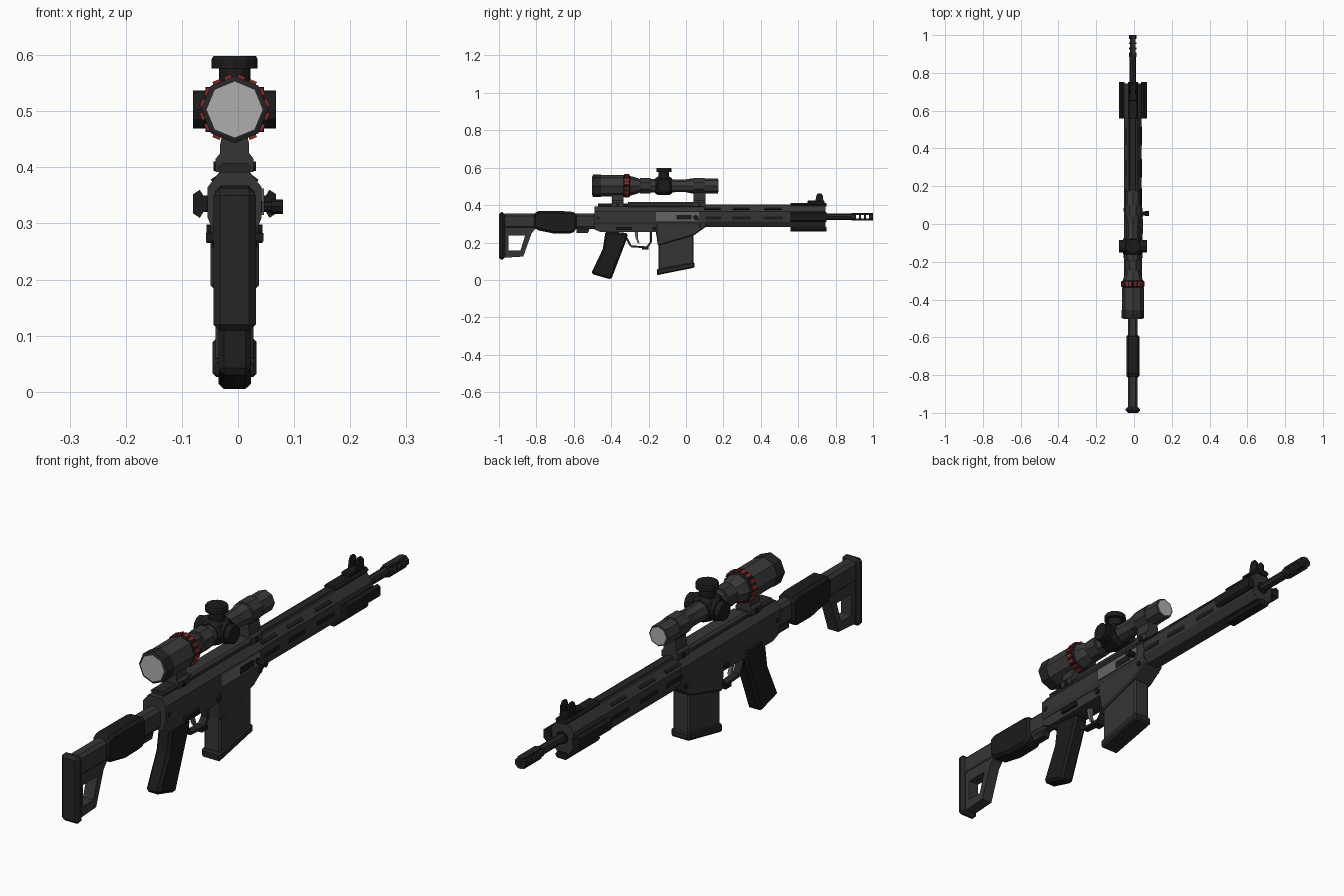
import bpy, bmesh, math
from mathutils import Matrix, Vector

CX = -0.006          # centre plane of the body
SZ = 0.503           # scope axis height
BZ = 0.338           # barrel axis height


def mat(name, r, g=None, b=None):
    m = bpy.data.materials.new(name)
    m.diffuse_color = (r, r if g is None else g, r if b is None else b, 1)
    return m


BODY = mat("dark grey", 0.036)
SCOPE = mat("scope grey", 0.042)
DARK = mat("charcoal", 0.019)
BLACK = mat("black", 0.011)
STEEL = mat("steel", 0.13)
GLASS = mat("glass", 0.42)
RED = mat("red", 0.24, 0.022, 0.022)


def finish(name, bm, material, bevel=0):
    bmesh.ops.recalc_face_normals(bm, faces=bm.faces)
    me = bpy.data.meshes.new(name)
    bm.to_mesh(me)
    bm.free()
    me.materials.append(material)
    ob = bpy.data.objects.new(name, me)
    bpy.context.collection.objects.link(ob)
    if bevel:
        m = ob.modifiers.new("chamfer", 'BEVEL')
        m.width, m.segments = bevel, 1
        m.limit_method, m.angle_limit = 'ANGLE', math.radians(35)
    return ob


def loft(name, loops, material, bevel=0):
    """Skin a series of matching loops and cap both ends."""
    bm = bmesh.new()
    rings = [[bm.verts.new(p) for p in lp] for lp in loops]
    n = len(rings[0])
    for a, b in zip(rings, rings[1:]):
        for i in range(n):
            bm.faces.new((a[i], a[(i + 1) % n], b[(i + 1) % n], b[i]))
    bm.faces.new(rings[0])
    bm.faces.new(rings[-1])
    return finish(name, bm, material, bevel)


def plate(name, yz, hw, material, bevel=0, x=CX):
    """Side outline extruded across x."""
    return loft(name, [[(x + s * hw, y, z) for y, z in yz] for s in (-1, 1)], material, bevel)


def box(name, x, y, z, material, bevel=0):
    yz = [(y[0], z[0]), (y[1], z[0]), (y[1], z[1]), (y[0], z[1])]
    return plate(name, yz, (x[1] - x[0]) / 2, material, bevel, (x[0] + x[1]) / 2)


def section(name, half, y0, y1, material, bevel=0):
    """Mirrored half cross-section extruded along y."""
    pts = [(CX + x, z) for x, z in half] + [(CX - x, z) for x, z in reversed(half)]
    return loft(name, [[(x, y, z) for x, z in pts] for y in (y0, y1)], material, bevel)


def turned(name, prof, material, sides=8, axis='Y', at=(CX, 0, SZ), turn=0.0):
    """Profile of (distance, radius) turned about an axis."""
    loops = []
    for d, r in prof:
        lp = []
        for i in range(sides):
            a = 2 * math.pi * i / sides + turn
            u, v = r * math.cos(a), r * math.sin(a)
            p = {'X': (d, u, v), 'Y': (u, d, v), 'Z': (u, v, d)}[axis]
            lp.append(Vector(p) + Vector(at))
        loops.append(lp)
    return loft(name, loops, material)


# ---- stock
box("butt_pad", (CX - 0.038, CX + 0.038), (-1, -0.968), (0.108, 0.362), DARK, 0.012)
section("stock_tube", [(0.014, 0.355), (0.025, 0.343), (0.025, 0.285), (0.014, 0.272)], -0.97, -0.48, BODY)
FRAME = {
    "stock_frame_back": [(-0.97, 0.12), (-0.948, 0.12), (-0.948, 0.30), (-0.97, 0.30)],
    "stock_frame_base": [(-0.95, 0.12), (-0.87, 0.125), (-0.885, 0.158), (-0.95, 0.158)],
    "stock_frame_strut": [(-0.885, 0.158), (-0.87, 0.125), (-0.825, 0.25), (-0.80, 0.28), (-0.86, 0.28), (-0.86, 0.238)],
    "stock_frame_top": [(-0.95, 0.238), (-0.86, 0.238), (-0.855, 0.285), (-0.95, 0.285)]}
for nm, yz in FRAME.items():
    plate(nm, yz, 0.022, BODY)
plate("cheek_rest", [(-0.815, 0.285), (-0.79, 0.265), (-0.70, 0.247), (-0.61, 0.248), (-0.585, 0.27),
                     (-0.585, 0.357), (-0.62, 0.367), (-0.79, 0.368), (-0.815, 0.355)], 0.035, BLACK, 0.011)
plate("stock_latch", [(-0.585, 0.25), (-0.525, 0.25), (-0.515, 0.275), (-0.585, 0.275)], 0.015, DARK)

# ---- receiver
section("upper_receiver", [(0.026, 0.392), (0.048, 0.365), (0.048, 0.31), (0.042, 0.295)], -0.49, 0.105, BODY)
plate("lower_receiver", [(-0.49, 0.31), (-0.49, 0.27), (-0.455, 0.255), (-0.15, 0.255), (-0.15, 0.31)], 0.04, BODY)
plate("magazine_well", [(-0.16, 0.315), (0.108, 0.315), (0.108, 0.285), (0.045, 0.24), (-0.15, 0.183),
                        (-0.16, 0.25)], 0.043, BODY, 0.005)
section("top_rail", [(0.024, 0.416), (0.032, 0.408), (0.032, 0.398), (0.022, 0.385)], -0.31, 0.10, BODY)
section("rear_rail", [(0.022, 0.408), (0.030, 0.400), (0.022, 0.385)], -0.47, -0.31, DARK)
plate("bolt_cover", [(-0.16, 0.315), (0.06, 0.315), (0.07, 0.33), (0.07, 0.362), (-0.16, 0.362)],
      0.003, STEEL, 0, CX + 0.049)
box("ejection_port", (CX + 0.046, CX + 0.054), (-0.05, 0.03), (0.322, 0.348), BLACK)
turned("port_pin", [(0.044, 0.012), (0.0535, 0.012)], BLACK, 8, 'X', (CX, 0.05, 0.336))
turned("charging_handle", [(0.04, 0.010), (0.065, 0.010), (0.065, 0.013), (0.086, 0.013)], BLACK, 8, 'X',
       (CX, 0.055, 0.33))
for s in (-1, 1):
    box("selector_lever", (CX + s * 0.045 - 0.006, CX + s * 0.045 + 0.006), (-0.375, -0.29), (0.268, 0.283), BLACK)
    for y, z in ((-0.47, 0.33), (-0.17, 0.275), (0.075, 0.288)):
        turned("receiver_pin", [(-0.005, 0.010), (0.005, 0.010)], BLACK, 8, 'X', (CX + s * 0.045, y, z))

# ---- grip, trigger and magazine
plate("pistol_grip", [(-0.43, 0.262), (-0.31, 0.25), (-0.318, 0.215), (-0.40, 0.002), (-0.508, 0.033),
                      (-0.445, 0.165)], 0.029, BLACK, 0.010)
GUARD = [(-0.318, 0.225), (-0.295, 0.180), (-0.21, 0.174), (-0.188, 0.20), (-0.188, 0.26)]
for (y0, z0), (y1, z1) in zip(GUARD, GUARD[1:]):
    d = Vector((y1 - y0, z1 - z0)).normalized() * 0.005
    plate("trigger_guard", [(y0 - d.y, z0 + d.x), (y0 + d.y, z0 - d.x), (y1 + d.y, z1 - d.x), (y1 - d.y, z1 + d.x)],
          0.014, DARK)
plate("trigger", [(-0.275, 0.26), (-0.255, 0.26), (-0.258, 0.225), (-0.248, 0.195), (-0.257, 0.195), (-0.27, 0.225)],
      0.007, STEEL)
box("magazine_catch", (CX - 0.02, CX + 0.02), (-0.235, -0.20), (0.163, 0.178), BLACK)
plate("magazine", [(-0.148, 0.25), (-0.148, 0.045), (0.04, 0.085), (0.04, 0.26)], 0.034, BODY, 0.006)
plate("magazine_base", [(-0.156, 0.058), (-0.156, 0.025), (0.046, 0.066), (0.046, 0.096)], 0.039, DARK, 0.006)

# ---- handguard with slots
section("handguard", [(0.024, 0.396), (0.046, 0.366), (0.046, 0.312), (0.026, 0.282)], 0.10, 0.745, BODY)
section("handguard_top_rail", [(0.014, 0.402), (0.018, 0.394)], 0.10, 0.56, DARK)
TILT = math.atan2(0.022, 0.030)
for s in (-1, 1):
    for y in (0.14, 0.295, 0.465):
        box("side_slot", (CX + s * 0.045 - 0.003, CX + s * 0.045 + 0.003), (y - 0.05, y + 0.05), (0.323, 0.34), BLACK)
        up = box("upper_slot", (-0.002, 0.002), (y - 0.045, y + 0.045), (-0.008, 0.008), BLACK)
        up.matrix_world = Matrix.Translation((CX + s * 0.035, 0, 0.381)) @ Matrix.Rotation(-s * math.radians(54), 4, 'Y')

# ---- rail covers around the handguard tip
for s in (-1, 1):
    cx = CX + s * 0.059
    pts = [(0.044, 0.318), (0.056, 0.318), (0.062, 0.308), (0.074, 0.316), (0.074, 0.350), (0.062, 0.358),
           (0.056, 0.348), (0.044, 0.348)]
    loft("side_rail_cover", [[(CX + s * x, y, z + 0.002) for x, z in pts] for y in (0.558, 0.752)], BLACK)
section("top_rail_cover", [(0.018, 0.412), (0.026, 0.403), (0.018, 0.392)], 0.558, 0.752, BLACK)
section("bottom_rail_cover", [(0.018, 0.284), (0.026, 0.272), (0.018, 0.26)], 0.558, 0.752, BLACK)

# ---- front sight
box("sight_base", (CX - 0.02, CX + 0.02), (0.65, 0.74), (0.408, 0.424), BLACK, 0.004)
for s in (-1, 1):
    plate("sight_ear", [(0.69, 0.415), (0.735, 0.415), (0.732, 0.45), (0.722, 0.463), (0.704, 0.463), (0.697, 0.45)],
          0.004, BLACK, 0, CX + s * 0.015)
box("sight_post", (CX - 0.003, CX + 0.003), (0.71, 0.718), (0.42, 0.45), BLACK)

# ---- barrel and vented muzzle brake
BA = (CX, 0, BZ)
turned("barrel", [(0.70, 0.017), (0.895, 0.017)], DARK, 8, at=BA)
turned("bore", [(0.743, 0.024), (0.75, 0.024)], BLACK, 8, at=BA)
for y0, y1 in ((0.885, 0.908), (0.925, 0.935), (0.952, 0.962), (0.979, 1.0)):
    turned("brake_ring", [(y0, 0.022), (y1, 0.022)], DARK, 8, at=BA, turn=math.pi / 8)
for s in (-1, 1):
    z = BZ + s * 0.015
    box("brake_bar", (CX - 0.014, CX + 0.014), (0.89, 0.995), (z - 0.005, z + 0.005), DARK)
turned("muzzle_hole", [(0.99, 0.010), (1.0005, 0.010)], BLACK, 8, at=BA)

# ---- scope
turned("eyepiece_rim", [(-0.50, 0.053), (-0.497, 0.060), (-0.455, 0.060)], DARK)
turned("eyepiece", [(-0.455, 0.058), (-0.335, 0.058)], SCOPE)
turned("zoom_ring", [(-0.335, 0.055), (-0.332, 0.060), (-0.303, 0.060), (-0.30, 0.055)], BLACK)
for i in range(8):            # red grips on each side of the zoom ring
    a = math.pi / 8 + i * math.pi / 4
    for off in (-0.011, 0.011):
        g = box("zoom_grip", (-0.004, 0.004), (-0.33, -0.305), (off - 0.007, off + 0.007), RED)
        g.matrix_world = (Matrix.Translation((CX, 0, SZ)) @ Matrix.Rotation(-a, 4, 'Y')
                          @ Matrix.Translation((0.0565, 0, 0)))
turned("scope_tube", [(-0.30, 0.053), (-0.27, 0.045), (-0.245, 0.036), (-0.08, 0.036), (-0.06, 0.034),
                      (0.0, 0.034), (0.03, 0.040), (0.172, 0.040)], SCOPE)
turned("rear_lens", [(-0.502, 0.050), (-0.495, 0.050)], GLASS)
turned("front_lens", [(0.168, 0.034), (0.174, 0.034)], GLASS)
turned("turret_hub", [(-0.165, 0.040), (-0.15, 0.050), (-0.09, 0.050), (-0.075, 0.040)], BLACK)
TOP = [(0.03, 0.028), (0.073, 0.028), (0.073, 0.041), (0.090, 0.041), (0.095, 0.038)]
SIDE = [(0.03, 0.040), (0.052, 0.040), (0.052, 0.034), (0.074, 0.034)]
turned("elevation_knob", TOP, BLACK, 12, 'Z', (CX, -0.118, SZ))
for s in (-1, 1):
    turned("side_knob", [(s * d, r) for d, r in SIDE], BLACK, 12, 'X', (CX, -0.118, SZ))

# ---- scope mounts
for y0, y1, r in ((-0.245, -0.19, 0.044), (0.04, 0.10, 0.045)):
    turned("mount_ring", [(y0, r), (y1, r)], BODY, 8, turn=math.pi / 8)
for y0, y1 in ((-0.395, -0.335), (0.04, 0.105)):
    section("mount_leg", [(0.020, 0.47), (0.026, 0.44), (0.026, 0.425), (0.034, 0.415), (0.034, 0.392)], y0, y1, BODY)
    for s in (-1, 1):
        turned("mount_bolt", [(-0.004, 0.010), (0.004, 0.010)], BLACK, 6, 'X', (CX + s * 0.034, (y0 + y1) / 2, 0.402))
